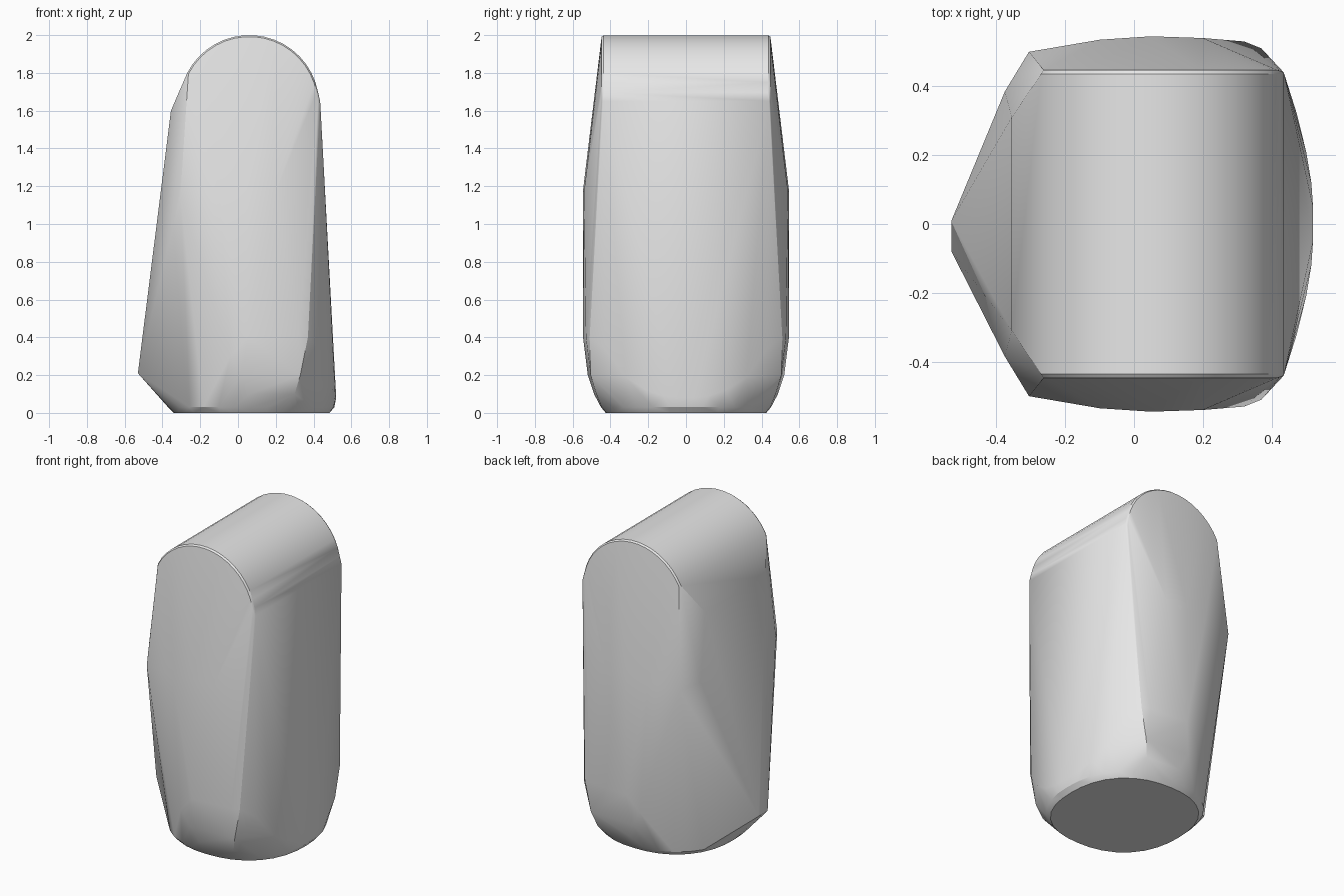
import bpy
import bmesh
from math import sin, cos, radians, pi

cube = bpy.data.objects.get("Cube")
if cube:
    bpy.data.objects.remove(cube, do_unlink=True)

grey = bpy.data.materials.new("plain grey")
grey.use_nodes = True
grey.diffuse_color = (0.8, 0.8, 0.8, 1)
grey.node_tree.nodes["Principled BSDF"].inputs["Base Color"].default_value = (0.8, 0.8, 0.8, 1)


def both_sides(points):
    """Repeat a profile on the front and the back."""
    return [(x, s * y, z) for x, y, z in points for s in (-1, 1)]


def crown_arc(radius, y, steps=18):
    """Rounded top profile at one depth."""
    angles = [radians(2 + 151 * i / steps) for i in range(steps + 1)]
    return [(0.06 + radius * cos(a), y, 1.63 + radius * sin(a)) for a in angles]


def base_ring(left, right, depth, z, steps=32):
    """Slightly squared oval footprint."""
    mid, half = (left + right) / 2, (right - left) / 2
    ring = []
    for i in range(steps):
        a = 2 * pi * i / steps
        c, s = cos(a), sin(a)
        grow = (abs(c) ** 2.3 + abs(s) ** 2.3) ** (-1 / 2.3)
        ring.append((mid + half * c * grow, depth * s * grow, z))
    return ring


# Rounded crown with a thin softened rim
crown = both_sides(crown_arc(0.37, 0.436) + crown_arc(0.362, 0.447))
crown += both_sides([(-0.355, 0.31, 1.6), (-0.275, 0.445, 1.7), (0.435, 0.44, 1.65)])

# Widest belt across the front and back
belt = both_sides([
    (-0.375, 0.385, 1.18), (-0.305, 0.5, 1.15), (-0.1, 0.535, 1.16),
    (0.05, 0.545, 1.18), (0.2, 0.54, 1.17),
    (-0.04, 0.53, 0.3), (0.05, 0.545, 0.4), (0.32, 0.53, 0.4), (0.37, 0.51, 0.4),
    (0.02, 0.52, 0.2), (0.33, 0.505, 0.2), (0.06, 0.487, 0.1), (0.3, 0.475, 0.1),
])

# Curved lower edge of the right side
side_curve = both_sides([
    (0.52, 0.05, 0.08), (0.515, 0.12, 0.09), (0.5, 0.21, 0.12),
    (0.473, 0.32, 0.19), (0.43, 0.43, 0.34),
])

# Pointed heel and flat foot
heel = [(-0.53, -0.08, 0.21), (-0.53, 0.01, 0.21)]
foot = base_ring(-0.34, 0.485, 0.425, 0) + base_ring(-0.37, 0.51, 0.45, 0.03)

# Stretch one skin over all the profiles
bm = bmesh.new()
for point in crown + belt + side_curve + heel + foot:
    bm.verts.new(point)
hull = bmesh.ops.convex_hull(bm, input=bm.verts[:])
spare = {v for v in hull["geom_interior"] + hull["geom_unused"]
         if isinstance(v, bmesh.types.BMVert) and not v.link_faces}
bmesh.ops.delete(bm, geom=list(spare), context="VERTS")
bmesh.ops.dissolve_limit(bm, angle_limit=radians(0.5), verts=bm.verts[:], edges=bm.edges[:])
bmesh.ops.recalc_face_normals(bm, faces=bm.faces[:])

mesh = bpy.data.meshes.new("body")
bm.to_mesh(mesh)
bm.free()
mesh.materials.append(grey)
body = bpy.data.objects.new("body", mesh)
bpy.context.collection.objects.link(body)
bpy.ops.object.select_all(action="DESELECT")
body.select_set(True)
bpy.context.view_layer.objects.active = body
bpy.ops.object.shade_smooth_by_angle(angle=radians(25))
